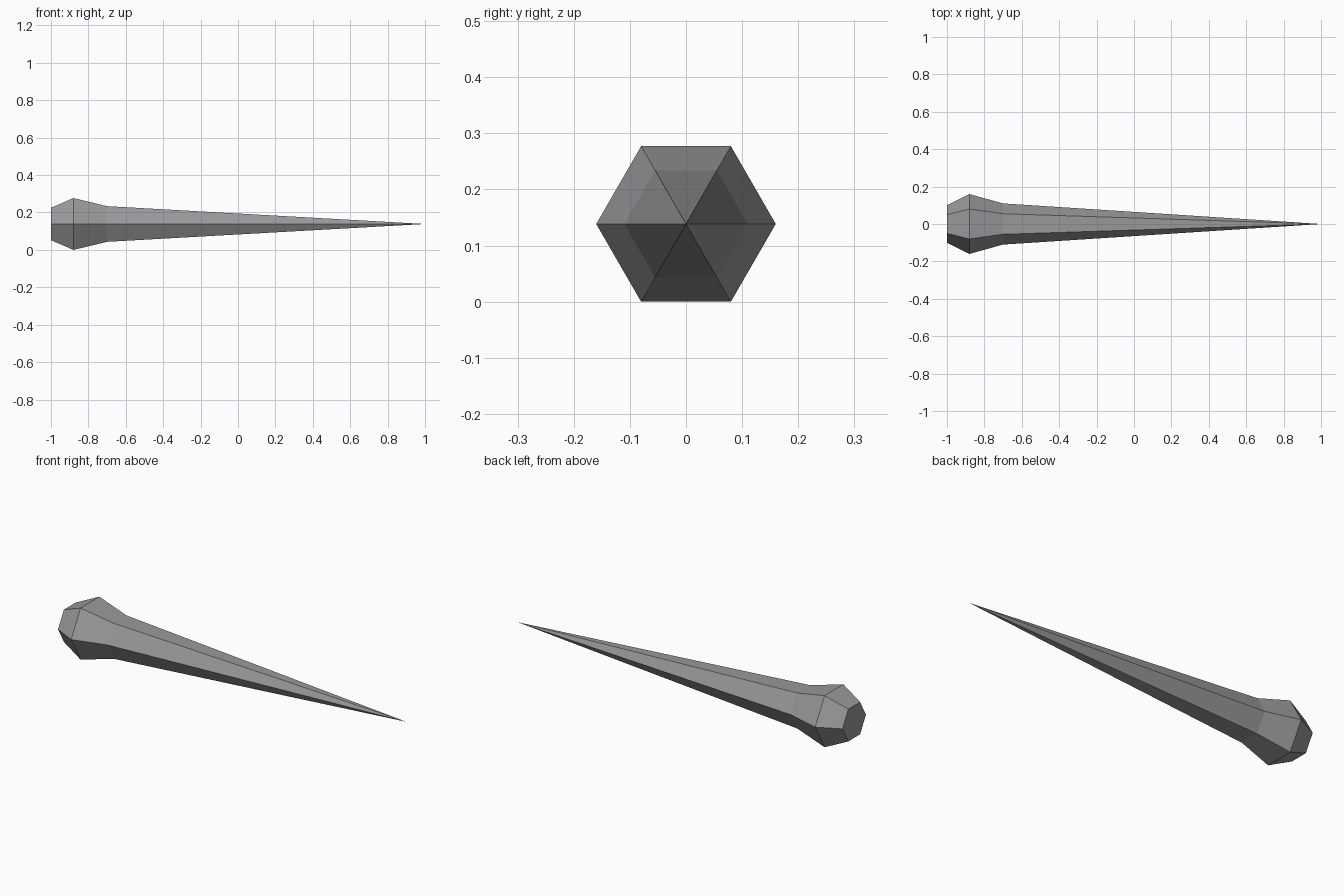
import bpy, bmesh
from math import cos, sin, pi

cube = bpy.data.objects.get("Cube")
if cube:
    bpy.data.objects.remove(cube, do_unlink=True)

SIDES = 6
RADIUS = 0.16
AXIS_Z = RADIUS * sin(pi / 3)
# (x, radius) from the blunt end to the start of the point
PROFILE = [(-1.0, 0.10), (-0.88, RADIUS), (-0.70, 0.11)]
TIP_X = 1.0

steel = bpy.data.materials.new("grey_steel")
steel.use_nodes = True
colour = (0.32, 0.32, 0.33, 1)
steel.diffuse_color = colour
steel.node_tree.nodes["Principled BSDF"].inputs["Base Color"].default_value = colour

bm = bmesh.new()


def ring(x, r):
    angles = [2 * pi * i / SIDES for i in range(SIDES)]
    return [bm.verts.new((x, r * cos(a), AXIS_Z + r * sin(a))) for a in angles]


# Faceted head and collar
rings = [ring(x, r) for x, r in PROFILE]
bm.faces.new(rings[0])
for a, b in zip(rings, rings[1:]):
    for i in range(SIDES):
        j = (i + 1) % SIDES
        bm.faces.new((a[i], a[j], b[j], b[i]))

# Long tapering point
tip = bm.verts.new((TIP_X, 0, AXIS_Z))
for i in range(SIDES):
    bm.faces.new((rings[-1][i], rings[-1][(i + 1) % SIDES], tip))

bmesh.ops.recalc_face_normals(bm, faces=bm.faces[:])
mesh = bpy.data.meshes.new("spike")
bm.to_mesh(mesh)
bm.free()
mesh.materials.append(steel)
spike = bpy.data.objects.new("spike", mesh)
bpy.context.collection.objects.link(spike)
